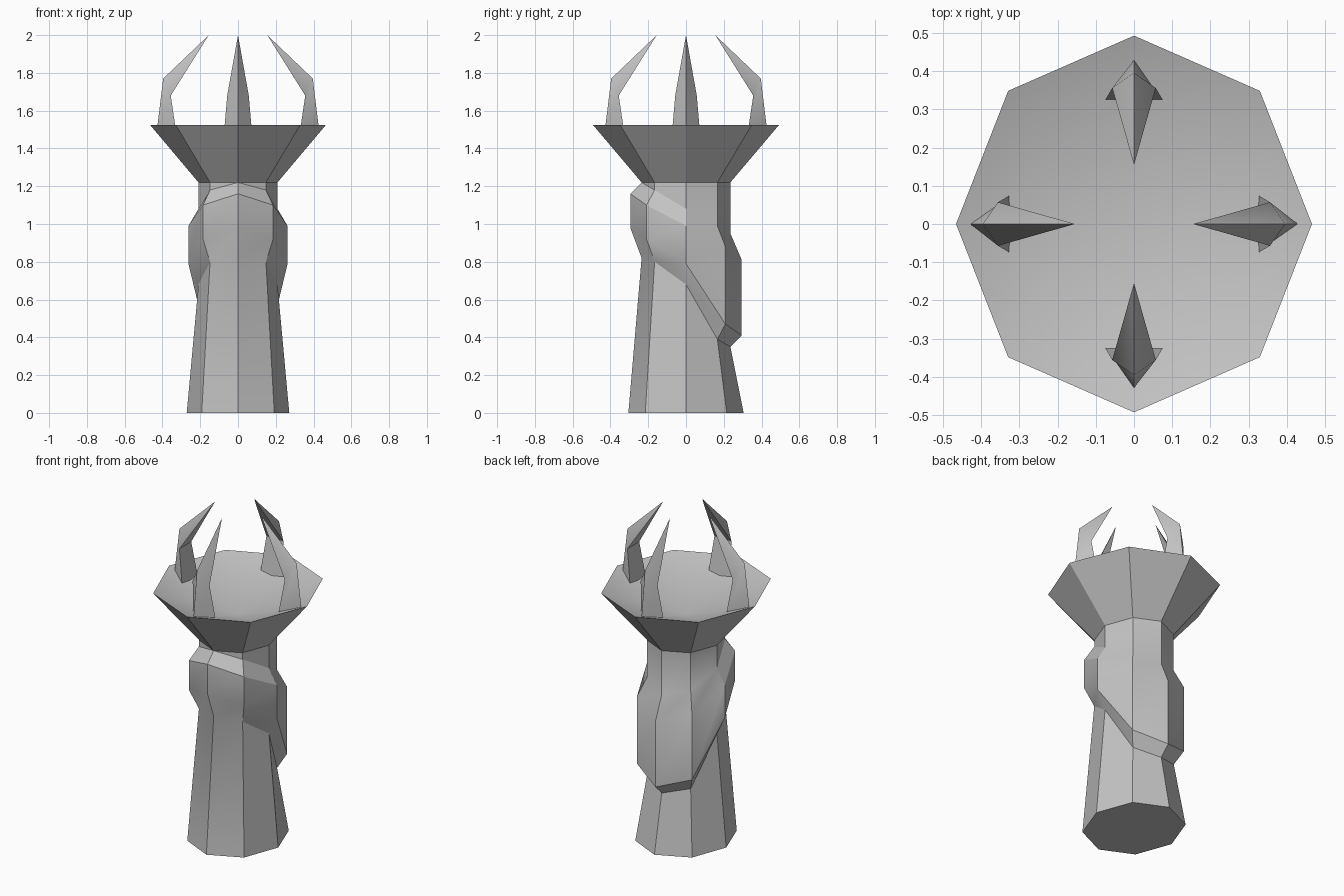
import bpy, bmesh
from math import sin, cos, pi
from mathutils import Matrix

cube = bpy.data.objects.get("Cube")
if cube:
    bpy.data.objects.remove(cube, do_unlink=True)

grey = bpy.data.materials.new("stone_grey")
grey.use_nodes = True
grey.diffuse_color = (0.55, 0.55, 0.55, 1)
bsdf = next(n for n in grey.node_tree.nodes if n.type == 'BSDF_PRINCIPLED')
bsdf.inputs["Base Color"].default_value = grey.diffuse_color

SIDES = 8


def ring(bm, radius, heights, squash):
    """Eight-sided ring starting at the front; heights run from front to back."""
    verts = []
    for i in range(SIDES):
        a = -pi / 2 + 2 * pi * i / SIDES
        z = heights[min(i, SIDES - i)]
        verts.append(bm.verts.new((radius * squash * cos(a), radius * sin(a), z)))
    return verts


def bridge(bm, low, high):
    n = len(low)
    for i in range(n):
        j = (i + 1) % n
        bm.faces.new((low[i], low[j], high[j], high[i]))


def finish(bm, name):
    bmesh.ops.remove_doubles(bm, verts=bm.verts, dist=0.001)
    bmesh.ops.recalc_face_normals(bm, faces=bm.faces)
    mesh = bpy.data.meshes.new(name)
    bm.to_mesh(mesh)
    bm.free()
    mesh.materials.append(grey)
    obj = bpy.data.objects.new(name, mesh)
    bpy.context.collection.objects.link(obj)
    bpy.ops.object.select_all(action='DESELECT')
    obj.select_set(True)
    bpy.context.view_layer.objects.active = obj
    bpy.ops.object.shade_smooth_by_angle(angle=pi / 6)
    return obj


# Tapered column with a slanted raised band, low at the back
THIN, THICK = 0.235, 0.295
NECK = 1.22
bm = bmesh.new()
levels = [
    (0.305, [0] * 5),
    (THIN, [0.82, 0.80, 0.68, 0.39, 0.35]),
    (THICK, [0.98, 0.92, 0.79, 0.47, 0.41]),
    (THICK, [1.16, 1.10, 0.99, 0.88, 0.81]),
    (THIN, [NECK, 1.18, 1.08, 0.99, 0.95]),
    (THIN, [NECK] * 5),
]
rings = [ring(bm, r, h, 0.89) for r, h in levels]
for low, high in zip(rings, rings[1:]):
    bridge(bm, low, high)
bm.faces.new(rings[0])
bm.faces.new(rings[-1])
finish(bm, "column")

# Flared bowl with a shallow conical inside
bm = bmesh.new()
neck = ring(bm, THIN, [NECK] * 5, 0.89)
rim = ring(bm, 0.493, [1.525] * 5, 0.945)
bridge(bm, neck, rim)
bm.faces.new(neck)
centre = bm.verts.new((0, 0, 1.35))
for i in range(SIDES):
    bm.faces.new((rim[i], rim[(i + 1) % SIDES], centre))
finish(bm, "bowl")


# Four inward-curving three-sided claws
def claw(name, angle):
    bm = bmesh.new()
    sections = []
    for outer, z_out, inner, z_in, half in (
            (0.429, 1.50, 0.322, 1.45, 0.077),
            (0.396, 1.77, 0.356, 1.68, 0.057)):
        points = ((outer, 0, z_out), (inner, half, z_in), (inner, -half, z_in))
        sections.append([bm.verts.new(p) for p in points])
    base, bend = sections
    bridge(bm, base, bend)
    bm.faces.new(base)
    tip = bm.verts.new((0.155, 0, 2))
    for i in range(3):
        bm.faces.new((bend[i], bend[(i + 1) % 3], tip))
    bmesh.ops.rotate(bm, verts=bm.verts, matrix=Matrix.Rotation(angle, 3, 'Z'))
    finish(bm, name)


for k, side in enumerate(("left", "back", "right", "front")):
    claw(side + "_claw", k * pi / 2)
